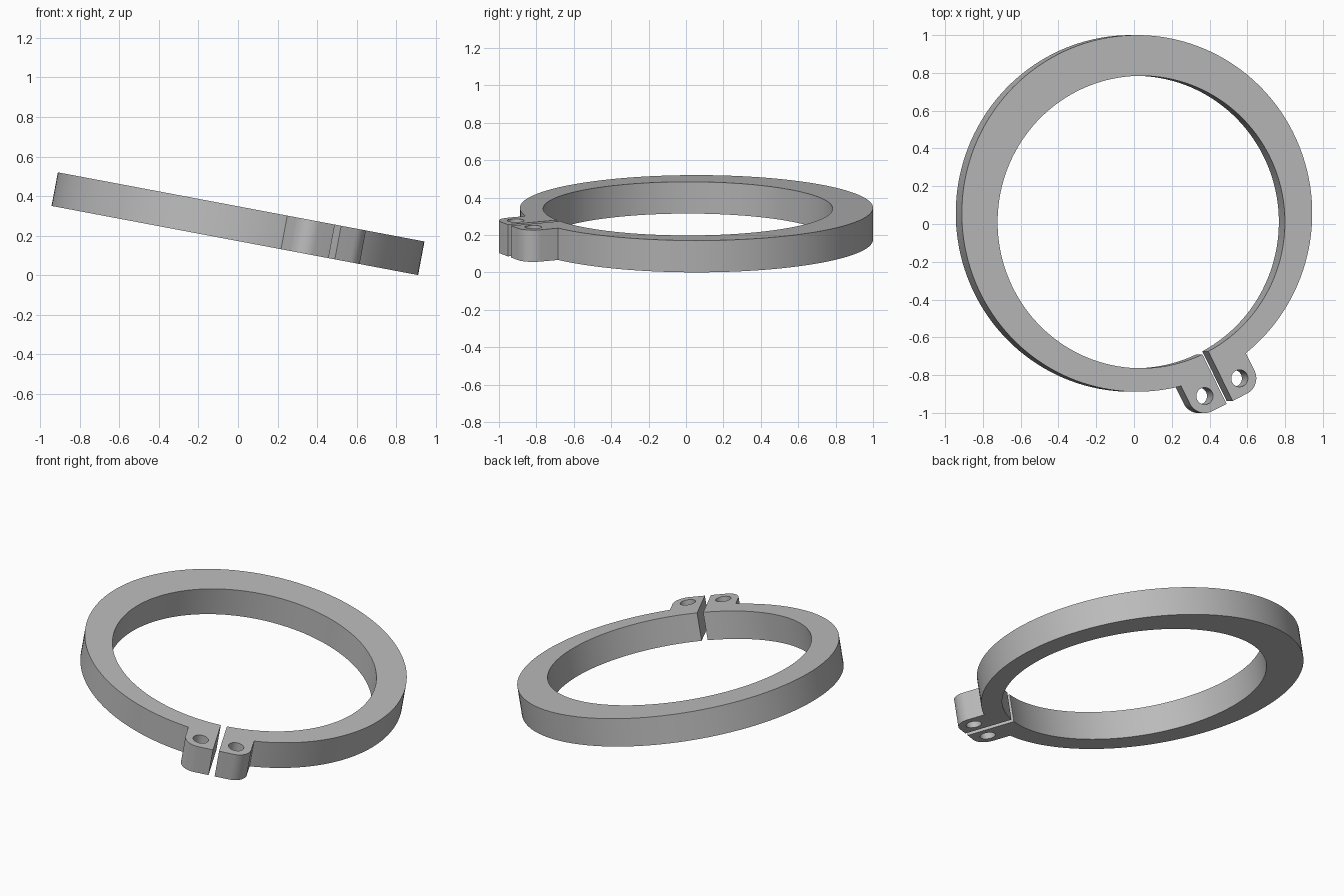
import bpy
import bmesh
from math import asin, cos, sin, pi, radians
from mathutils import Matrix

OUTER_R, INNER_R, OFFSET = 0.944, 0.774, 0.051
THICK, GAP = 0.173, 0.018
LUG_X, LUG_Y, LUG_R, HOLE_R = 0.105, -1.028, 0.09, 0.045

cube = bpy.data.objects.get("Cube")
if cube:
    bpy.data.objects.remove(cube, do_unlink=True)


def arc(cx, cy, r, start, end, steps):
    angles = [start + (end - start) * i / steps for i in range(steps + 1)]
    return [(cx + r * cos(a), cy + r * sin(a)) for a in angles]


def mirror(points):
    return [(-x, y) for x, y in points]


def add_loop(curve, points):
    spline = curve.splines.new('POLY')
    spline.points.add(len(points) - 1)
    for p, (x, y) in zip(spline.points, points):
        p.co = (x, y, 0, 1)
    spline.use_cyclic_u = True


# Half outlines: lug with rounded corner and outer rim, then offset inner rim
lug_side = LUG_X + LUG_R
outer = [(GAP, LUG_Y - LUG_R)]
outer += arc(LUG_X, LUG_Y, LUG_R, -pi / 2, 0, 12)
outer += arc(0, 0, OUTER_R, asin(lug_side / OUTER_R) - pi / 2, pi / 2, 72)
inner = arc(0, -OFFSET, INNER_R, asin(GAP / INNER_R) - pi / 2, pi / 2, 72)

# Full profile with the two lug holes
profile = bpy.data.curves.new("ring_profile", 'CURVE')
profile.dimensions = '2D'
profile.fill_mode = 'BOTH'
profile.extrude = THICK / 2
add_loop(profile, outer + mirror(outer[:-1])[::-1] + mirror(inner) + inner[:-1][::-1])
for side in (-1, 1):
    add_loop(profile, arc(side * LUG_X, LUG_Y, HOLE_R, 0, 2 * pi, 32)[:-1])

# Solid ring mesh from the extruded profile
temp = bpy.data.objects.new("ring_profile", profile)
bpy.context.collection.objects.link(temp)
depsgraph = bpy.context.evaluated_depsgraph_get()
mesh = bpy.data.meshes.new_from_object(temp.evaluated_get(depsgraph))
bpy.data.objects.remove(temp, do_unlink=True)
bpy.data.curves.remove(profile)

bm = bmesh.new()
bm.from_mesh(mesh)
bmesh.ops.remove_doubles(bm, verts=bm.verts, dist=0.0001)
bmesh.ops.recalc_face_normals(bm, faces=bm.faces)
# Turn the gap to the front left, then tilt the ring
bm.transform(Matrix.Translation((0, 0.056, 0.26))
             @ Matrix.Rotation(radians(10.68), 4, 'Y')
             @ Matrix.Rotation(radians(26.5), 4, 'Z'))
bm.to_mesh(mesh)
bm.free()

ring = bpy.data.objects.new("retaining_ring", mesh)
bpy.context.collection.objects.link(ring)

# Plain grey metal
grey = bpy.data.materials.new("grey_metal")
grey.use_nodes = True
colour = (0.5, 0.5, 0.5, 1)
grey.diffuse_color = colour
grey.node_tree.nodes["Principled BSDF"].inputs["Base Color"].default_value = colour
mesh.materials.clear()
mesh.materials.append(grey)
for face in mesh.polygons:
    face.material_index = 0

bpy.ops.object.select_all(action='DESELECT')
ring.select_set(True)
bpy.context.view_layer.objects.active = ring
bpy.ops.object.shade_smooth_by_angle(angle=radians(30))
